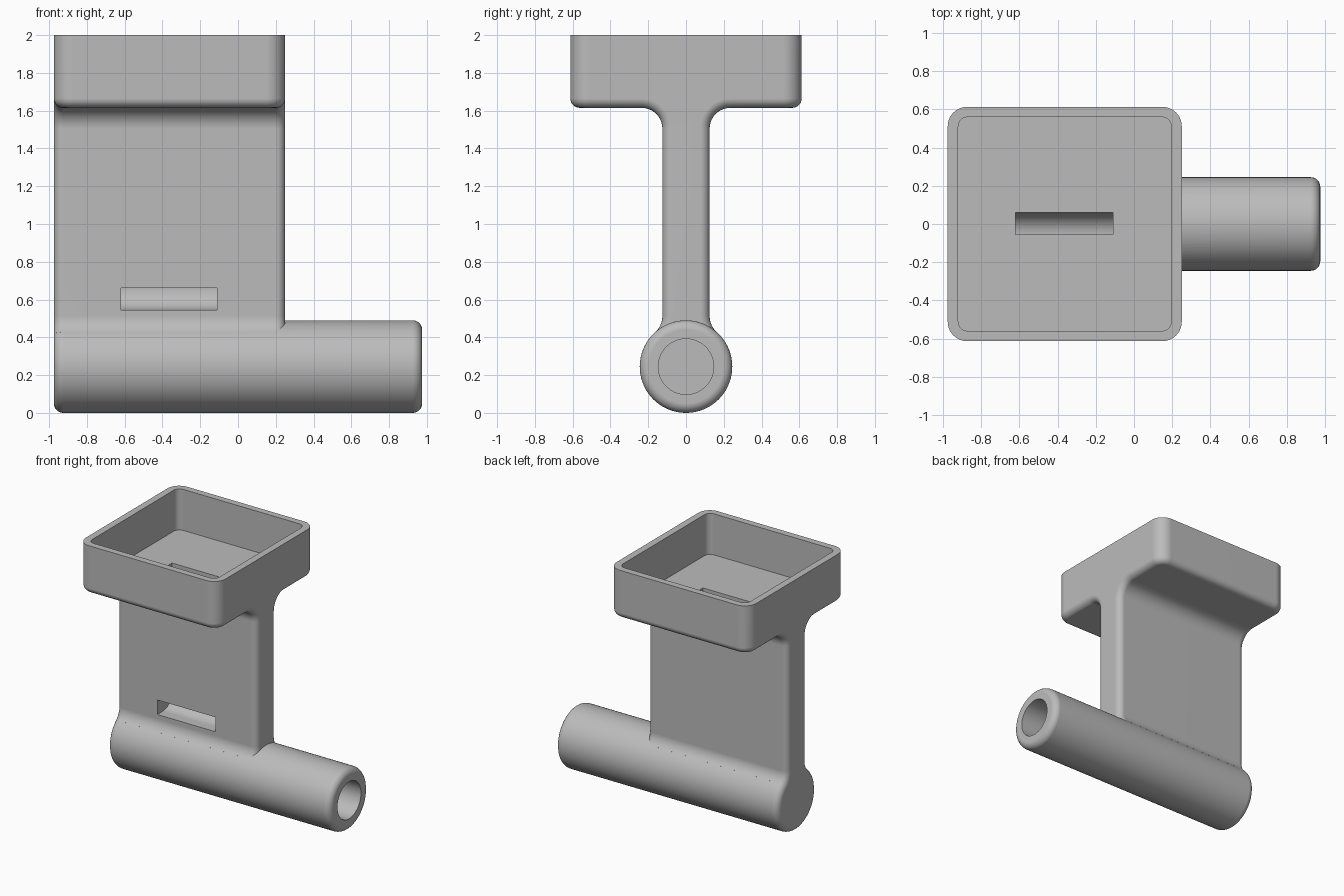
import bpy, bmesh
from math import sin, cos, pi, sqrt, atan2, radians
from mathutils import Vector

default = bpy.data.objects.get("Cube")
if default:
    bpy.data.objects.remove(default, do_unlink=True)

grey = bpy.data.materials.new("plain grey")
grey.use_nodes = True
colour = (0.5, 0.5, 0.5, 1)
grey.diffuse_color = colour
grey.node_tree.nodes["Principled BSDF"].inputs["Base Color"].default_value = colour


def arc(cx, cy, r, a0, a1, n=10):
    return [(cx + r * cos(a0 + (a1 - a0) * i / n), cy + r * sin(a0 + (a1 - a0) * i / n))
            for i in range(n + 1)]


def rounded_rect(x0, x1, y0, y1, r):
    corners = [(x1 - r, y1 - r), (x0 + r, y1 - r), (x0 + r, y0 + r), (x1 - r, y0 + r)]
    return [p for i, c in enumerate(corners) for p in arc(*c, r, i * pi / 2, (i + 1) * pi / 2)]


def prism(name, outline, axis, lo, hi, round_lo=0, round_hi=0):
    """Extrude an outline along x or z and round the rims of its end caps."""
    place = (lambda a, b, t: (t, a, b)) if axis == "x" else (lambda a, b, t: (a, b, t))
    bm = bmesh.new()
    rings = [[bm.verts.new(place(a, b, t)) for a, b in outline] for t in (lo, hi)]
    low, high = bm.faces.new(rings[0]), bm.faces.new(rings[1])
    n = len(outline)
    for i in range(n):
        j = (i + 1) % n
        bm.faces.new((rings[0][i], rings[0][j], rings[1][j], rings[1][i]))
    bmesh.ops.recalc_face_normals(bm, faces=bm.faces)
    rims = [(list(f.edges), r) for f, r in ((low, round_lo), (high, round_hi)) if r]
    if rims:
        bmesh.ops.bevel(bm, geom=[e for edges, r in rims for e in edges], offset=rims[0][1],
                        segments=6, profile=0.5, affect="EDGES", clamp_overlap=False)
    mesh = bpy.data.meshes.new(name)
    bm.to_mesh(mesh)
    bm.free()
    mesh.materials.append(grey)
    ob = bpy.data.objects.new(name, mesh)
    bpy.context.collection.objects.link(ob)
    return ob


def combine(target, other, operation):
    bpy.context.view_layer.objects.active = target
    mod = target.modifiers.new("combine", "BOOLEAN")
    mod.object, mod.operation, mod.solver = other, operation, "EXACT"
    bpy.ops.object.modifier_apply(modifier=mod.name)
    bpy.data.objects.remove(other, do_unlink=True)


LEFT, RIGHT, EDGE = -0.975, 0.975, 0.25   # tube ends and side of the tray
HALF, SOFT = 0.6125, 0.05                 # half tray depth, edge rounding
R = 0.245                                 # tube radius

# Square tray on top
body = prism("tray_stand", rounded_rect(LEFT, EDGE, -HALF, HALF, 0.1), "z", 1.615, 2, SOFT)

# Upright web flaring into the tray above and the tube below
flare, foot, half_web = 0.11, 0.115, 0.125
foot_z = R + sqrt((R + foot) ** 2 - (half_web + foot) ** 2)
touch = atan2(R - foot_z, -(half_web + foot)) + 2 * pi
side = [(0.5, 1.72), (0.5, 1.617)]
side += arc(half_web + flare, 1.615 - flare, flare, pi / 2, pi)
side += arc(half_web + foot, foot_z, foot, pi, touch)
side += [(0.06, 0.2)]
web = prism("web", side + [(-y, z) for y, z in reversed(side)], "x", LEFT, EDGE, SOFT, SOFT)
combine(body, web, "UNION")

# Horizontal tube
tube = prism("tube", arc(0, R, R, 0, 2 * pi, 72)[:-1], "x", LEFT, RIGHT, SOFT, SOFT)
combine(body, tube, "UNION")

# Tray cavity
cavity = prism("cavity", rounded_rect(-0.92, 0.195, -0.56, 0.56, 0.05), "z", 1.675, 2.2)
combine(body, cavity, "DIFFERENCE")

# Drain channel from the tray floor, curving out through the front of the web
channel = [(-0.055, 1.8), (0.06, 1.8)] + arc(-0.055, 0.66, 0.115, 0, -pi / 2)
channel += [(-0.2, 0.545), (-0.2, 0.66), (-0.055, 0.66)]
combine(body, prism("channel", channel, "x", -0.62, -0.11), "DIFFERENCE")

# Blind bore in the open end of the tube
bore = prism("bore", arc(0, R, 0.147, 0, 2 * pi, 56)[:-1], "x", -0.875, 1.2)
combine(body, bore, "DIFFERENCE")

# Smooth fillets, crisp edges
bpy.ops.object.select_all(action="DESELECT")
body.select_set(True)
bpy.context.view_layer.objects.active = body
bpy.ops.object.shade_smooth_by_angle(angle=radians(30))
weighted = body.modifiers.new("even shading", "WEIGHTED_NORMAL")
weighted.keep_sharp = True
